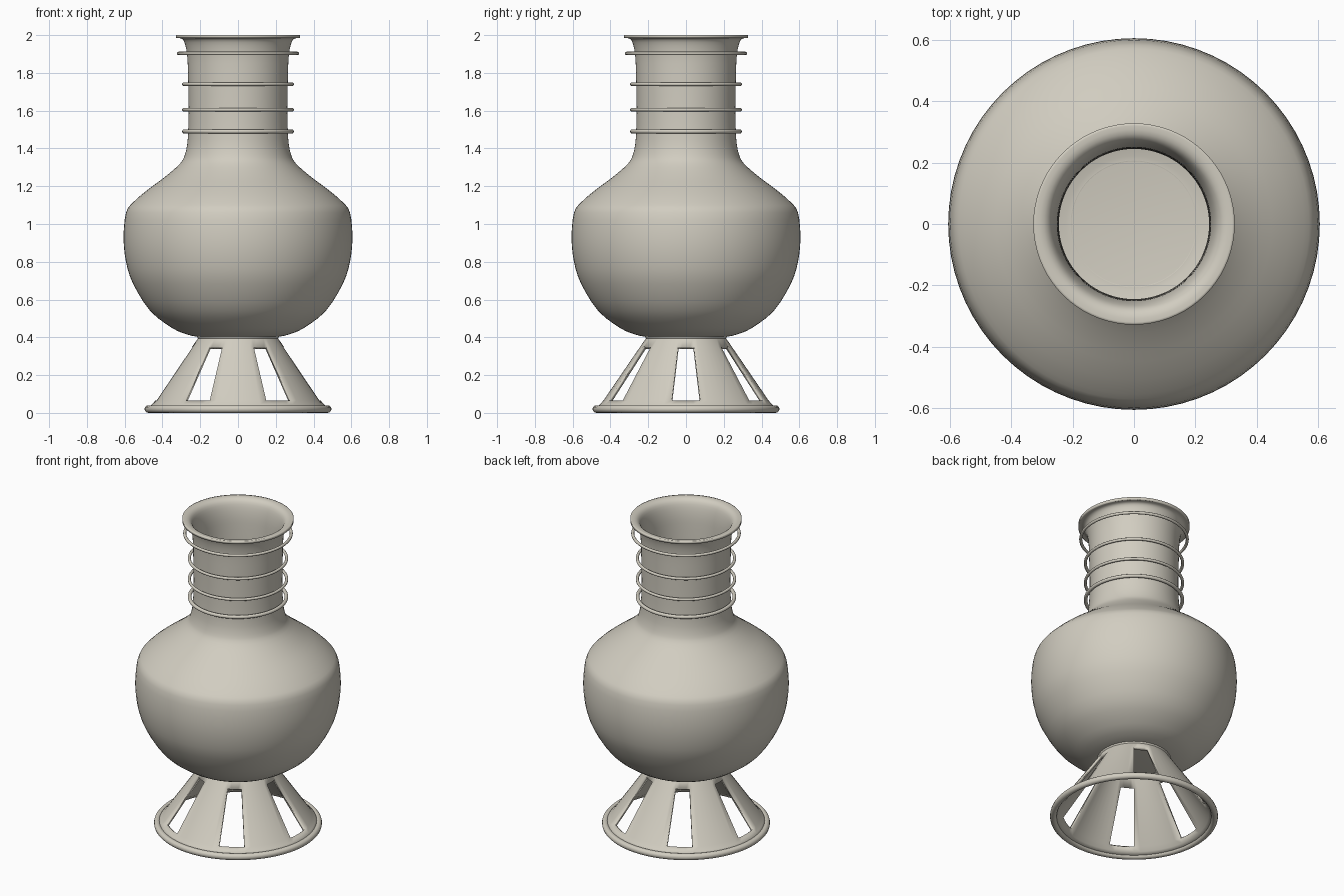
import bpy, bmesh, math
from mathutils import Vector

SEGMENTS = 72

old = bpy.data.objects.get("Cube")
if old:
    bpy.data.objects.remove(old, do_unlink=True)

# One warm stone colour for the whole vase
stone = bpy.data.materials.new("warm_stone")
stone.use_nodes = True
colour = (0.64, 0.61, 0.53, 1)
stone.diffuse_color = colour
stone.node_tree.nodes["Principled BSDF"].inputs["Base Color"].default_value = colour


def smooth_profile(points, steps=3):
    """Catmull-Rom curve through (radius, height) points."""
    pts = [Vector(p) for p in points]
    pts = [pts[0]] + pts + [pts[-1]]
    out = []
    for a, b, c, d in zip(pts, pts[1:], pts[2:], pts[3:]):
        for i in range(steps):
            t = i / steps
            out.append(0.5 * (2 * b + (c - a) * t + (2 * a - 5 * b + 4 * c - d) * t**2
                              + (3 * b - a - 3 * c + d) * t**3))
    return out + [pts[-1]]


def finish(obj):
    obj.data.materials.append(stone)
    bpy.ops.object.select_all(action="DESELECT")
    obj.select_set(True)
    bpy.context.view_layer.objects.active = obj
    bpy.ops.object.shade_smooth_by_angle(angle=math.radians(40))


def lathe(name, profile, wall, keep=lambda row, column: True):
    """Revolve a profile, skipping faces the rule rejects, and give it a wall."""
    bm = bmesh.new()
    rings = []
    for r, z in profile:
        if r < 0.001:
            rings.append([bm.verts.new((0, 0, z))] * SEGMENTS)
        else:
            turn = [math.tau * i / SEGMENTS for i in range(SEGMENTS)]
            rings.append([bm.verts.new((r * math.cos(a), r * math.sin(a), z)) for a in turn])
    for row, (low, high) in enumerate(zip(rings, rings[1:])):
        for i in range(SEGMENTS):
            j = (i + 1) % SEGMENTS
            if keep(row, i):
                corners = dict.fromkeys((low[i], low[j], high[j], high[i]))
                bm.faces.new(list(corners))
    mesh = bpy.data.meshes.new(name)
    bm.to_mesh(mesh)
    bm.free()
    obj = bpy.data.objects.new(name, mesh)
    bpy.context.collection.objects.link(obj)
    shell = obj.modifiers.new("wall", "SOLIDIFY")
    shell.thickness = wall
    shell.offset = -1
    finish(obj)


def ring(name, outer, tube, z):
    bpy.ops.mesh.primitive_torus_add(major_radius=outer - tube, minor_radius=tube,
                                     major_segments=SEGMENTS, minor_segments=12,
                                     location=(0, 0, z))
    obj = bpy.context.object
    obj.name = name
    finish(obj)


# Hollow body, neck and flared lip
belly = [(0.21, 0.402), (0.27, 0.415), (0.35, 0.45), (0.465, 0.54), (0.555, 0.683),
         (0.593, 0.80), (0.606, 0.93), (0.593, 1.06), (0.555, 1.115), (0.48, 1.18),
         (0.386, 1.25), (0.307, 1.32), (0.28, 1.37), (0.266, 1.45), (0.262, 1.6),
         (0.265, 1.81), (0.27, 1.9), (0.283, 1.96), (0.30, 1.982), (0.328, 1.984)]
lathe("vase_body", [(0, 0.402)] + smooth_profile(belly), 0.017)

# Conical foot with six tapered windows, each four segments wide
foot = [(0.475, 0.025), (0.456, 0.045), (0.437, 0.066), (0.243, 0.35), (0.212, 0.395), (0.222, 0.41)]
lathe("foot", foot, 0.02,
      lambda row, column: row != 2 or (column + 2) % (SEGMENTS // 6) >= 4)
ring("foot_rim", 0.495, 0.02, 0.02)

# Loose rings around the neck
for n, (outer, tube, z) in enumerate([(0.296, 0.011, 1.49), (0.296, 0.009, 1.605),
                                      (0.296, 0.009, 1.74), (0.323, 0.009, 1.903)]):
    ring(f"neck_ring_{n + 1}", outer, tube, z)
